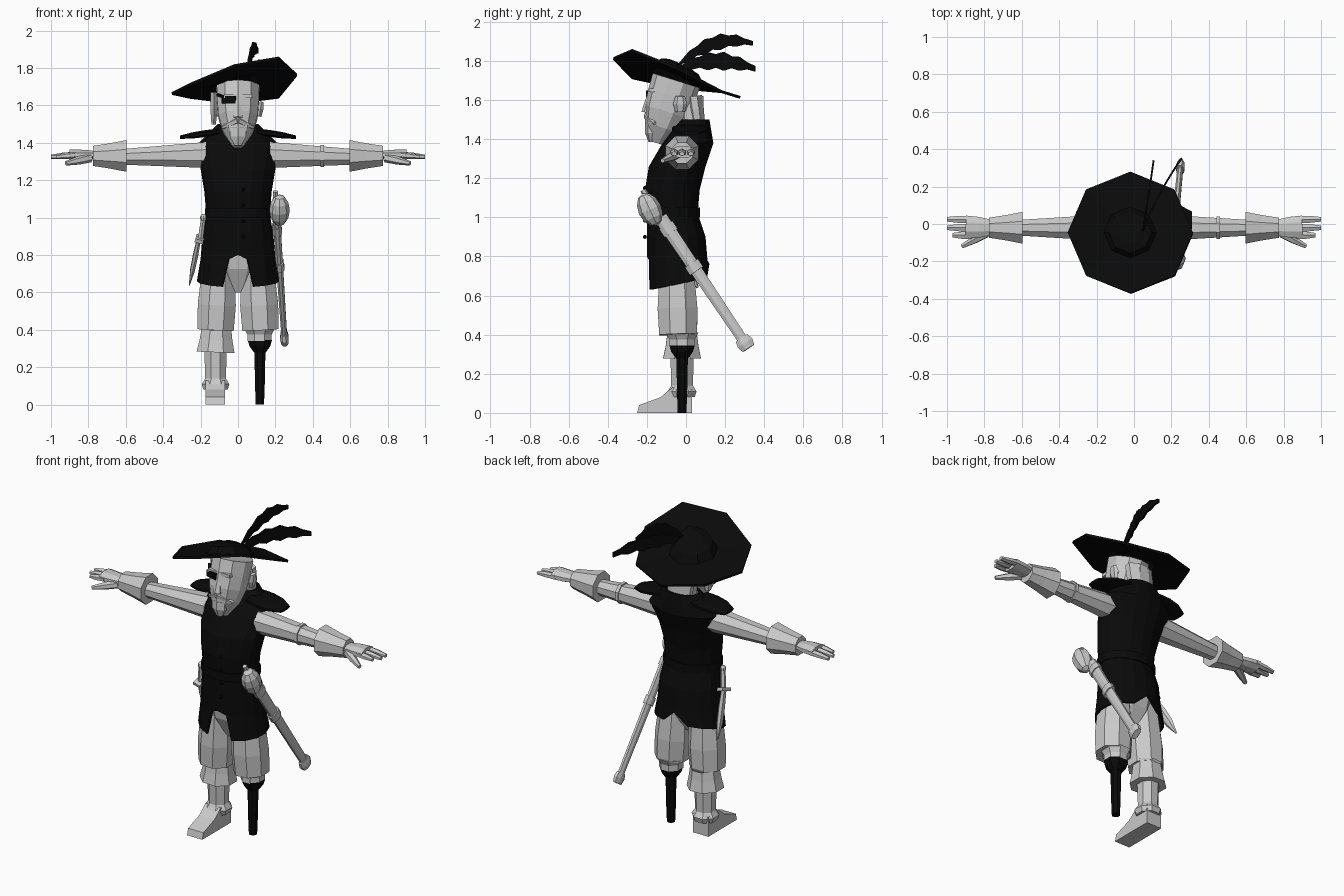
import bpy, bmesh
from math import cos, sin, pi, radians
from mathutils import Vector, Matrix, Euler

cube = bpy.data.objects.get("Cube")
if cube:
    bpy.data.objects.remove(cube, do_unlink=True)


def make_material(name, value):
    mat = bpy.data.materials.new(name)
    mat.use_nodes = True
    color = (value, value, value, 1)
    mat.diffuse_color = color
    mat.node_tree.nodes["Principled BSDF"].inputs["Base Color"].default_value = color
    return mat


GREY = make_material("light grey", .588)
BLACK = make_material("black", .003)


def finish(name, bm, mat, thickness=None):
    bmesh.ops.recalc_face_normals(bm, faces=bm.faces)
    mesh = bpy.data.meshes.new(name)
    bm.to_mesh(mesh)
    bm.free()
    mesh.materials.append(mat)
    obj = bpy.data.objects.new(name, mesh)
    bpy.context.collection.objects.link(obj)
    if thickness:
        modifier = obj.modifiers.new("Thickness", "SOLIDIFY")
        modifier.thickness = thickness


def bridge(bm, loops, closed=True):
    """Join neighbouring loops of vertices with quads."""
    for low, high in zip(loops, loops[1:]):
        count = len(low)
        for k in range(count if closed else count - 1):
            n = (k + 1) % count
            bm.faces.new((low[k], low[n], high[n], high[k]))


def limb(name, start, end, radii, mat, depth=1, sides=8):
    """Loft evenly spaced rings from start to end; depth scales the second axis."""
    bm = bmesh.new()
    start, end = Vector(start), Vector(end)
    axis = (end - start).normalized()
    ref = Vector((0, 1, 0)) if abs(axis.x) > abs(axis.z) else Vector((1, 0, 0))
    u = (ref - axis * ref.dot(axis)).normalized()
    v = axis.cross(u) * depth
    angles = [(k + .5) * 2 * pi / sides for k in range(sides)]
    loops = []
    for i, radius in enumerate(radii):
        center = start.lerp(end, i / (len(radii) - 1))
        loops.append([bm.verts.new(center + (u * cos(a) + v * sin(a)) * radius) for a in angles])
    bridge(bm, loops)
    bm.faces.new(loops[0])
    bm.faces.new(loops[-1])
    finish(name, bm, mat)


def pair(name, start, end, radii, mat, depth=1, sides=8):
    """Build the same limb on both sides of the body."""
    for sign, side in ((-1, "right"), (1, "left")):
        flip = Vector((sign, 1, 1))
        limb(f"{side}_{name}", flip * Vector(start), flip * Vector(end), radii, mat, depth, sides)


def placed(loc, size, tilt):
    turn = Euler([radians(angle) for angle in tilt]).to_matrix().to_4x4()
    return Matrix.Translation(loc) @ turn @ Matrix.Diagonal((*size, 1))


def box(name, loc, size, mat, tilt=(0, 0, 0)):
    bm = bmesh.new()
    bmesh.ops.create_cube(bm, size=1, matrix=placed(loc, size, tilt))
    finish(name, bm, mat)


def ball(name, loc, size, mat, tilt=(0, 0, 0)):
    bm = bmesh.new()
    bmesh.ops.create_uvsphere(bm, u_segments=8, v_segments=6, radius=1, matrix=placed(loc, size, tilt))
    finish(name, bm, mat)


def feather(name, base, bend, tip, width):
    """Curved strip with a notched edge."""
    bm = bmesh.new()
    base, bend, tip = Vector(base), Vector(bend), Vector(tip)
    steps = 10
    loops = []
    for i in range(steps + 1):
        t = i / steps
        spine = base.lerp(bend, t).lerp(bend.lerp(tip, t), t)
        notch = .7 if i % 2 else 1
        half = Vector((0, 0, width * notch * (sin(pi * t) + t / 4 + .1)))
        loops.append([bm.verts.new(spine + half), bm.verts.new(spine - half)])
    bridge(bm, loops, closed=False)
    finish(name, bm, BLACK, .01)


# Coat, from the flared hem to the raised collar
half_widths = [.22, .2, .19, .17, .18, .2, .23, .11]
fronts = [.2, .2, .2, .2, .21, .19, .12, .04]
backs = [.12, .11, .1, .06, .07, .1, .14, .12]
SIDES, BACK, FRONT = 16, 4, 12
bm = bmesh.new()
loops = []
for i, (wide, front, back) in enumerate(zip(half_widths, fronts, backs)):
    loop = []
    for k in range(SIDES):
        a = k * 2 * pi / SIDES
        y = (back - front) / 2 + (back + front) / 2 * sin(a)
        loop.append(bm.verts.new((wide * cos(a), y, .66 + .12 * i)))
    loops.append(loop)
bridge(bm, loops)
hem, waist = loops[0], loops[1]
for vert in hem:
    vert.co.z += .2 * (vert.co.y + .04)
# Arched opening in front and a short vent behind
hem[BACK].co.z += .07
waist[FRONT].co.z += .02
for k in (FRONT - 1, FRONT + 1):
    waist[k].co.x *= .65
bmesh.ops.delete(bm, geom=[hem[FRONT]], context="VERTS")
finish("coat", bm, BLACK, .012)
limb("belt", (0, -.07, 1), (0, -.07, 1.05), [.18, .18], BLACK, .8, SIDES)
for i in range(4):
    ball("coat_button", (.03, -.21, .9 + i / 12), (.01, .01, .01), BLACK)
pair("epaulette", (.1, .02, 1.46), (.31, .02, 1.43), [.09, .1, .09, .05], BLACK, .2)

# Breeches
limb("breeches_seat", (0, -.05, .6), (0, -.05, .85), [.05, .14, .17], GREY, .75)
pair("breeches_leg", (.1, -.05, .8), (.12, -.04, .4), [.09, .1, .11, .105], GREY)
pair("knee_band", (.115, -.02, .41), (.115, -.02, .34), [.09, .07, .07], GREY)

# Boot on the right leg
limb("boot_flap", (-.12, -.02, .28), (-.115, -.02, .41), [.11, .095, .085], GREY, .95)
limb("boot_shaft", (-.12, -.02, .14), (-.12, -.02, .3), [.06, .065], GREY)
limb("boot_ankle", (-.12, -.02, .08), (-.12, -.02, .14), [.07, .08, .06], GREY)
sole_side = [(.03, 0), (.03, .12), (-.07, .13), (-.13, .08), (-.24, .04), (-.25, 0)]
bm = bmesh.new()
foot = bm.faces.new([bm.verts.new((-.07, y, z)) for y, z in sole_side])
grown = bmesh.ops.extrude_face_region(bm, geom=[foot], use_keep_orig=True)
for item in grown["geom"]:
    if isinstance(item, bmesh.types.BMVert):
        item.co.x -= .105
finish("boot_foot", bm, GREY)

# Peg leg
limb("peg", (.117, -.02, 0), (.117, -.02, .3), [.024, .028, .03, .033], BLACK)
limb("peg_cup", (.117, -.02, .28), (.117, -.02, .345), [.035, .06, .07], BLACK)

# Arms, gauntlets and hands
pair("sleeve", (.17, -.02, 1.335), (.62, -.02, 1.325), [.075, .065, .055, .045], GREY)
pair("gauntlet_cuff", (.595, -.02, 1.33), (.775, -.02, 1.33), [.092, .073, .058], GREY)
pair("palm", (.76, -.02, 1.335), (.9, -.015, 1.335), [.045, .06, .065], GREY, .5)
for name, tip, y in (("index_finger", .97, -.06), ("middle_finger", 1, -.02), ("little_finger", 1, .025)):
    pair(name, (.87, y, 1.335), (tip, y, 1.325), [.022, .022, .014], GREY, .8, 6)
pair("thumb", (.79, -.05, 1.32), (.92, -.12, 1.29), [.025, .022, .012], GREY, 1, 6)
limb("left_arm_band", (.44, -.02, 1.33), (.46, -.02, 1.33), [.064, .064], GREY)

# Head and face
limb("neck", (0, .02, 1.42), (0, .02, 1.62), [.075, .075], GREY)
limb("nape_hair", (0, .06, 1.48), (0, .04, 1.62), [.08, .09, .09], GREY, .5)
limb("head", (0, -.15, 1.38), (0, -.05, 1.7), [.03, .085, .11, .117, .12], GREY, 1.05, 10)
limb("nose", (0, -.2, 1.535), (0, -.18, 1.64), [.028, .022, .012], GREY, 1, 6)
box("brow", (0, -.175, 1.65), (.15, .03, .02), GREY)
pair("moustache", (0, -.2, 1.52), (.085, -.16, 1.48), [.02, .018, .008], GREY, 1, 6)
pair("ear", (.115, -.03, 1.54), (.125, -.03, 1.62), [.012, .018, .012], GREY, 2, 6)
limb("beard_tip", (0, -.18, 1.385), (0, -.18, 1.48), [.02, .05, .05], GREY, .6, 6)
limb("side_hair", (-.13, -.03, 1.5), (-.128, -.04, 1.67), [.014, .022, .022], GREY, 2, 6)
box("eye_patch", (-.047, -.18, 1.63), (.075, .03, .04), BLACK, (0, 0, -14))
box("patch_strap", (-.085, -.145, 1.65), (.06, .03, .014), BLACK, (0, 12, -50))

# Tilted, slightly twisted octagonal brim stepping in to a low crown
bm = bmesh.new()
middle = Vector((-.02, -.045, 1.72))
loops = []
for scale, rise in ((1, 0), (.42, 0), (.34, .045), (.18, .065)):
    loop = []
    for k in range(8):
        a = k * pi / 4
        tilt = .05 * cos(a) - .1 * sin(a) - .035 * sin(2 * a)
        loop.append(bm.verts.new(middle + Vector((.335 * cos(a), .325 * sin(a), tilt)) * scale + Vector((0, 0, rise))))
    loops.append(loop)
bridge(bm, loops)
bm.faces.new(loops[-1])
finish("hat", bm, BLACK, .014)
feather("upper_feather", (.05, -.06, 1.76), (.08, .13, 1.95), (.11, .34, 1.89), .035)
feather("lower_feather", (.05, -.05, 1.76), (.12, .15, 1.84), (.26, .35, 1.76), .04)

# Sword in its scabbard on the left hip
hilt, tip = Vector((.205, -.13, 1)), Vector((.25, .32, .33))
limb("scabbard", hilt, tip, [.022, .02, .018, .016], GREY, 1.7)
limb("scabbard_chape", hilt.lerp(tip, .92), tip, [.02, .025, .02], GREY, 1.9)
for t in (.06, .35):
    limb("scabbard_band", hilt.lerp(tip, t), hilt.lerp(tip, t + .06), [.027, .027], GREY, 1.6)
ball("sword_guard", (.222, -.185, 1.04), (.055, .06, .09), GREY, (25, 0, 0))
limb("sword_grip", (.205, -.16, 1.03), (.2, -.22, 1.14), [.02, .02, .014], GREY, 1, 6)

# Dagger on the right hip
limb("dagger_grip", (-.185, -.1, 1), (-.2, -.08, .89), [.014, .016], GREY, 1, 6)
ball("dagger_pommel", (-.185, -.1, 1), (.018, .018, .02), GREY)
box("dagger_guard", (-.205, -.075, .885), (.045, .08, .02), GREY, (20, 15, 0))
limb("dagger_blade", (-.21, -.07, .88), (-.26, .06, .64), [.012, .015, .014, .003], GREY, 2, 6)
